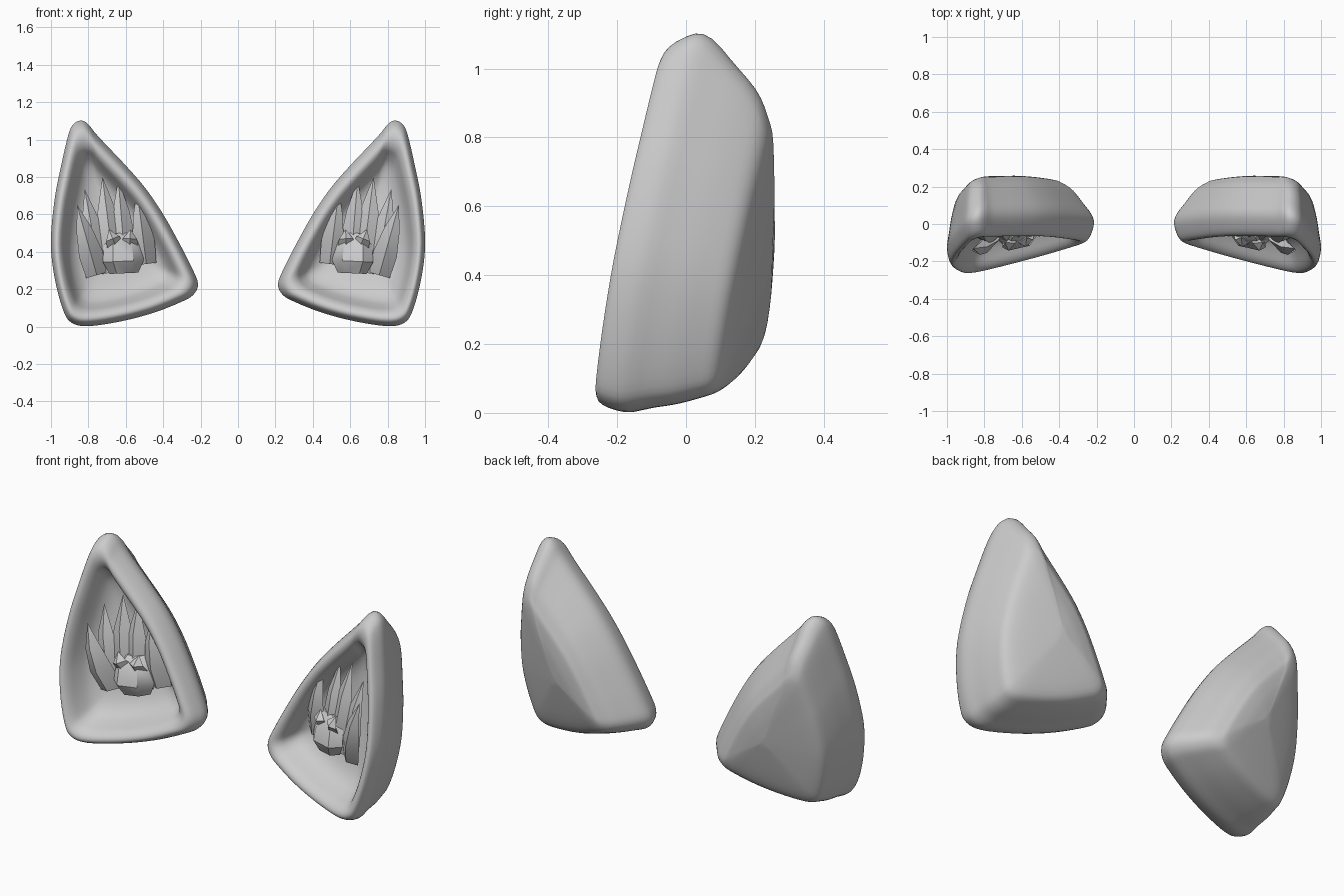
import bpy, bmesh, math
from mathutils import Vector

if "Cube" in bpy.data.objects:
    bpy.data.objects.remove(bpy.data.objects["Cube"])


def plane_y(x, z):
    # tilted plane of the ear opening
    return -0.085 - 0.22 * x + 0.19 * z


def smooth_path(pts, steps, closed):
    # Catmull-Rom through the given points
    pts = [Vector(p) for p in pts]
    n, out = len(pts), []
    for i in range(n if closed else n - 1):
        ids = [(i + k) % n if closed else min(max(i + k, 0), n - 1) for k in (-1, 0, 1, 2)]
        a, b, c, d = (pts[j] for j in ids)
        for s in range(steps):
            t = s / steps
            out.append(0.5 * (2 * b + (c - a) * t + (2 * a - 5 * b + 4 * c - d) * t * t
                              + (3 * b - a - 3 * c + d) * t ** 3))
    if not closed:
        out.append(pts[-1])
    return out


def bridge(bm, rings):
    for r0, r1 in zip(rings, rings[1:]):
        for i in range(len(r0)):
            j = (i + 1) % len(r0)
            bm.faces.new((r0[i], r0[j], r1[j], r1[i]))


def finish(bm, name, angle):
    bmesh.ops.remove_doubles(bm, verts=bm.verts, dist=0.0005)
    bmesh.ops.recalc_face_normals(bm, faces=bm.faces)
    me = bpy.data.meshes.new(name)
    bm.to_mesh(me)
    bm.free()
    ob = bpy.data.objects.new(name, me)
    bpy.context.collection.objects.link(ob)
    bpy.ops.object.select_all(action='DESELECT')
    ob.select_set(True)
    bpy.context.view_layer.objects.active = ob
    bpy.ops.object.shade_smooth_by_angle(angle=math.radians(angle))
    ob.modifiers.new("mirror", 'MIRROR').use_mirror_merge = False
    return ob


# Ear shell: front outline swept through (scale, centre x, centre z, depth) rows
outline = smooth_path([
    (0.835, 1.10), (0.80, 1.08), (0.76, 1.03), (0.69, 0.955), (0.60, 0.86), (0.50, 0.745),
    (0.41, 0.615), (0.33, 0.475), (0.25, 0.32), (0.215, 0.23), (0.24, 0.17), (0.31, 0.13),
    (0.45, 0.075), (0.62, 0.03), (0.80, 0.003), (0.89, 0.022), (0.935, 0.09), (0.98, 0.26),
    (1.0, 0.45), (0.98, 0.68), (0.945, 0.86), (0.905, 1.03), (0.875, 1.085)], 4, True)
rows = smooth_path([
    (0.0, 0.68, 0.45, 0.185), (0.25, 0.69, 0.43, 0.18), (0.50, 0.70, 0.41, 0.165),
    (0.65, 0.70, 0.40, 0.13), (0.73, 0.70, 0.40, 0.08), (0.79, 0.70, 0.40, 0.03),
    (0.86, 0.70, 0.40, 0.005), (0.93, 0.70, 0.40, 0.01), (0.98, 0.70, 0.40, 0.05),
    (1.0, 0.70, 0.40, 0.11),
    (0.92, 0.82, 0.22, 0.20), (0.82, 0.82, 0.22, 0.29), (0.73, 0.82, 0.22, 0.34),
    (0.62, 0.77, 0.28, 0.365), (0.35, 0.70, 0.38, 0.385), (0.0, 0.66, 0.42, 0.40)], 3, False)
bm = bmesh.new()
rings = []
for s, cx, cz, d in rows:
    ring = []
    for p in outline:
        x, z = cx + (p.x - cx) * s, cz + (p.y - cz) * s
        ring.append(bm.verts.new((x, plane_y(x, z) + d, z)))
    rings.append(ring)
bridge(bm, rings)
finish(bm, "ear_shell", 60)

# Fur tufts: (base x, z, depth), (tip x, z, depth), half width, half thickness
tufts = [
    ((0.755, 0.275, 0.14), (0.86, 0.65, 0.02), 0.065, 0.05),
    ((0.74, 0.30, 0.15), (0.82, 0.735, 0.09), 0.065, 0.04),
    ((0.66, 0.29, 0.15), (0.725, 0.80, 0.09), 0.075, 0.05),
    ((0.60, 0.30, 0.15), (0.64, 0.785, 0.09), 0.07, 0.05),
    ((0.49, 0.335, 0.14), (0.54, 0.73, 0.06), 0.06, 0.05),
]


def tuft(bm, base, tip, w, h, profile, sides=4, bow=0.03):
    base, tip = Vector(base), Vector(tip)
    along = (tip - base).xy.normalized()
    side = Vector((along.y, -along.x))
    rings = []
    for t, r in profile:
        c = base.lerp(tip, t)
        c.z -= bow * math.sin(math.pi * t)   # bow towards the front
        ring = []
        for k in range(sides):
            a = 2 * math.pi * k / sides
            x = c.x + side.x * w * r * math.cos(a)
            z = c.y + side.y * w * r * math.cos(a)
            ring.append(bm.verts.new((x, plane_y(x, z) + c.z + h * r * math.sin(a), z)))
        rings.append(ring)
    bm.faces.new(rings[0])
    bridge(bm, rings)


bm = bmesh.new()
for spec in tufts:
    tuft(bm, *spec, profile=[(0, 0.9), (0.3, 1.0), (0.65, 0.65), (1, 0.0)])
finish(bm, "fur_tufts", 40)

# Chunky front nub at the root of the fur, with two short points
bm = bmesh.new()
tuft(bm, (0.61, 0.285, 0.12), (0.62, 0.50, 0.10), 0.11, 0.075,
     [(0, 0.7), (0.3, 1.0), (0.75, 0.9), (1, 0.55)], sides=6)
bm.faces.new(list(bm.verts)[-6:])
for bx, tx in ((0.65, 0.69), (0.58, 0.575)):
    tuft(bm, (bx, 0.42, 0.08), (tx, 0.52, 0.04), 0.05, 0.04, [(0, 1.0), (0.5, 0.75), (1, 0.0)])
finish(bm, "fur_nub", 40)
